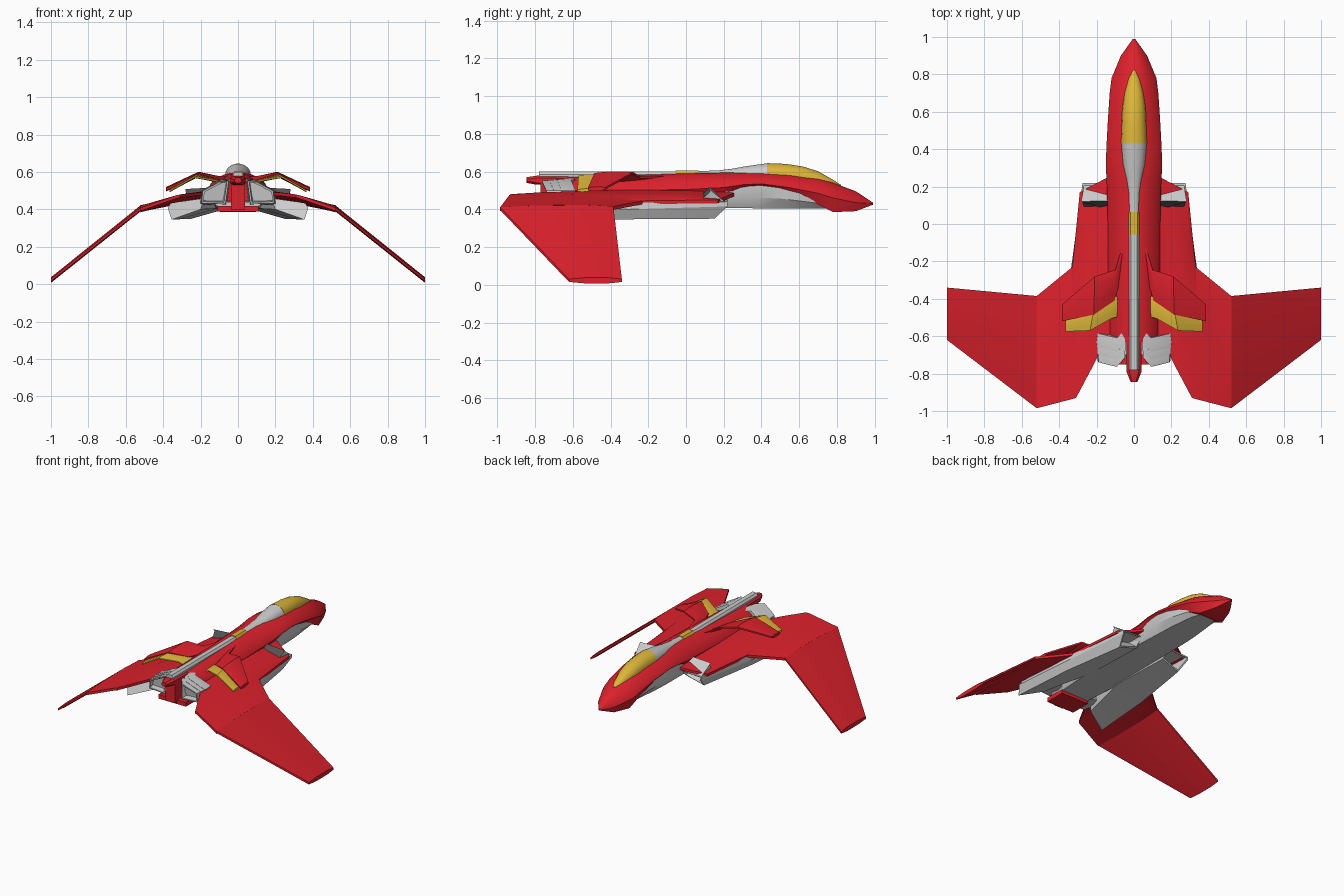
import bpy, bmesh, math
from mathutils import Vector


def paint(name, rgb):
    m = bpy.data.materials.new(name)
    m.diffuse_color = (*rgb, 1)
    return m


RED = paint("red", (0.72, 0.015, 0.025))
GOLD = paint("gold", (0.72, 0.47, 0.04))
DARK = paint("dark", (0.09, 0.09, 0.09))


def loft(name, rings, mat=None, mirror=False, hollow=None):
    """Skin equal-length closed rings and cap both ends."""
    bm = bmesh.new()
    loops = [[bm.verts.new(p) for p in r] for r in rings]
    n = len(loops[0])
    for a, b in zip(loops, loops[1:]):
        for i in range(n):
            j = (i + 1) % n
            bm.faces.new((a[i], a[j], b[j], b[i]))
    caps = [bm.faces.new(loops[0]), bm.faces.new(loops[-1])]
    bmesh.ops.recalc_face_normals(bm, faces=bm.faces[:])
    if hollow:                       # (which end, lip width, depth)
        end, lip, depth = hollow
        bmesh.ops.inset_individual(bm, faces=[caps[end]], thickness=lip)
        bmesh.ops.inset_individual(bm, faces=[caps[end]], thickness=0.002, depth=-depth)
        caps[end].material_index = 1
    me = bpy.data.meshes.new(name)
    bm.to_mesh(me)
    bm.free()
    ob = bpy.data.objects.new(name, me)
    bpy.context.collection.objects.link(ob)
    if mat or hollow:
        me.materials.append(mat)
    if hollow:
        me.materials.append(DARK)
    if mirror:
        ob.modifiers.new("mirror", 'MIRROR')
    bpy.ops.object.select_all(action='DESELECT')
    ob.select_set(True)
    bpy.context.view_layer.objects.active = ob
    bpy.ops.object.shade_smooth_by_angle(angle=math.radians(28))
    return ob


def sym(y, half):
    """Full ring from a half profile of (x, z), running top to bottom."""
    return [(x, y, z) for x, z in half] + [(-x, y, z) for x, z in reversed(half)]


def box(name, hw, y0, y1, z0, z1, mat=None):
    return loft(name, [sym(y, [(hw, z1), (hw, z0)]) for y in (y0, y1)], mat)


def blade(name, stations, th, mat, mirror=True):
    """Wing-like panel: stations are (leading point, trailing point) on the top side."""
    rings = []
    for le, te in stations:
        a, b = Vector(le), Vector(te)
        up, dn = Vector((0, 0, th * 0.25)), Vector((0, 0, -th))
        f, r = a.lerp(b, 0.25) + up, a.lerp(b, 0.7) + up
        lip = dn * 0.5
        rings.append([a, f, r, b, b + lip, r + dn, f + dn, a + lip])
    return loft(name, rings, mat, mirror)


# Red fuselage shell: y, half width, top, widest height, bottom
hull = [(0.99, 0.006, 0.436, 0.43, 0.424), (0.90, 0.07, 0.495, 0.435, 0.39),
        (0.78, 0.12, 0.54, 0.46, 0.385), (0.70, 0.13, 0.567, 0.485, 0.425),
        (0.55, 0.14, 0.59, 0.515, 0.485), (0.40, 0.148, 0.597, 0.535, 0.515),
        (0.30, 0.15, 0.597, 0.53, 0.512), (0.20, 0.145, 0.594, 0.515, 0.47),
        (0.0, 0.14, 0.59, 0.505, 0.435), (-0.30, 0.14, 0.58, 0.5, 0.42),
        (-0.63, 0.13, 0.57, 0.49, 0.415)]
loft("fuselage", [sym(y, [(w * 0.25, t), (w * 0.52, t - (t - m) * 0.18),
                          (w * 0.88, m + (t - m) * 0.38), (w, m), (w * 0.8, b)])
                  for y, w, t, m, b in hull], RED)

# Grey belly under the shell: y, half width at top, half width at bottom, top, bottom
belly = [(0.79, 0.06, 0.04, 0.43, 0.405), (0.68, 0.11, 0.08, 0.47, 0.405),
         (0.50, 0.13, 0.10, 0.52, 0.405), (0.38, 0.135, 0.105, 0.53, 0.405),
         (0.20, 0.13, 0.11, 0.50, 0.408), (-0.40, 0.13, 0.12, 0.46, 0.408),
         (-0.70, 0.12, 0.10, 0.44, 0.41)]
loft("belly", [sym(y, [(a, t), (a, b + (t - b) * 0.45), (c, b)]) for y, a, c, t, b in belly])


# Rounded canopy and spine: y, half width, top, base
def dome(name, stations, mat=None):
    arcs = [math.radians(d) for d in (8, 28, 48, 68, 90)]
    return loft(name, [sym(y, [(w * math.sin(t), b + (h - b) * math.cos(t)) for t in arcs]
                           + [(w, b - 0.03)]) for y, w, h, b in stations], mat)


dome("canopy", [(0.82, 0.008, 0.53, 0.522), (0.78, 0.03, 0.556, 0.53), (0.70, 0.052, 0.602, 0.548),
                (0.62, 0.062, 0.627, 0.57), (0.53, 0.066, 0.641, 0.578),
                (0.43, 0.07, 0.645, 0.582)], GOLD)
dome("spine_fairing", [(0.43, 0.069, 0.644, 0.582), (0.32, 0.06, 0.629, 0.582),
                       (0.25, 0.045, 0.616, 0.58), (0.17, 0.033, 0.606, 0.58),
                       (0.05, 0.028, 0.602, 0.578)])
rail = [(0.028, 0.585), (0.028, 0.545)]
loft("spine_rail", [sym(y, [(0.016, 0.6)] + rail) for y in (0.06, -0.78)])
loft("spine_band", [sym(y, [(0.018, 0.605), (0.031, 0.587), (0.031, 0.56)])
                    for y in (0.065, -0.055)], GOLD)

# Inner wing and drooped outer wing
blade("inner_wing", [((0.08, 0.28, 0.50), (0.08, -0.63, 0.50)),
                     ((0.14, 0.25, 0.485), (0.19, -0.70, 0.492)),
                     ((0.215, 0.21, 0.467), (0.225, -0.77, 0.49)),
                     ((0.29, 0.17, 0.45), (0.31, -0.93, 0.48)),
                     ((0.33, -0.23, 0.445), (0.335, -0.937, 0.474)),
                     ((0.52, -0.385, 0.415), (0.52, -0.985, 0.41))], 0.036, RED)
blade("outer_wing", [((0.52, -0.385, 0.416), (0.52, -0.985, 0.411)),
                     ((1.0, -0.34, 0.03), (1.0, -0.62, 0.03))], 0.03, RED)

# Drooped intake pods, open at the front
loft("intake_pod", [
    [(0.11, 0.22, 0.45), (0.275, 0.22, 0.44), (0.275, 0.22, 0.415), (0.25, 0.15, 0.35), (0.11, 0.16, 0.39)],
    [(0.11, -0.30, 0.45), (0.34, -0.30, 0.435), (0.345, -0.30, 0.40), (0.32, -0.30, 0.347), (0.11, -0.30, 0.405)],
    [(0.18, -0.66, 0.46), (0.36, -0.70, 0.435), (0.375, -0.72, 0.405), (0.355, -0.75, 0.345), (0.20, -0.68, 0.40)]],
    None, True, (0, 0.012, 0.12))

# Upper fins with gold trailing flaps
blade("upper_fin", [((0.06, -0.11, 0.575), (0.06, -0.26, 0.55)),
                    ((0.10, -0.245, 0.577), (0.105, -0.41, 0.56)),
                    ((0.21, -0.28, 0.597), (0.215, -0.485, 0.592)),
                    ((0.385, -0.43, 0.515), (0.385, -0.52, 0.512))], 0.022, RED)
blade("upper_flap", [((0.08, -0.38, 0.545), (0.085, -0.495, 0.54)),
                     ((0.12, -0.40, 0.56), (0.12, -0.505, 0.558)),
                     ((0.215, -0.46, 0.583), (0.235, -0.57, 0.578)),
                     ((0.365, -0.50, 0.507), (0.365, -0.575, 0.503))], 0.016, GOLD)

# Louvred exhausts: three stepped shells, the last one open
outline = [(0.04, 0.565), (0.09, 0.56), (0.2, 0.5), (0.205, 0.425), (0.06, 0.42)]


def shell(y, s):
    cx, cz = 0.115, 0.49
    return [(cx + (x - cx) * s, y + 0.035 * (abs(x - 0.13) / 0.07) ** 2, cz + (z - cz) * s)
            for x, z in outline]


for i, (y0, y1) in enumerate([(-0.62, -0.695), (-0.67, -0.735), (-0.71, -0.775)]):
    s = 1.0 - 0.05 * i
    loft(f"exhaust_shell_{i + 1}", [shell(y0, s * 0.93), shell(y1 + 0.03, s), shell(y1, s * 0.97)],
         None, True, (1, 0.012, 0.05) if i == 2 else None)

# Red tail: stinger, post and lower bar
loft("tail_stinger", [sym(y, [(w * 0.6, t), (w, t - 0.012), (w, b + 0.01), (w * 0.6, b)])
                      for y, w, t, b in [(-0.60, 0.04, 0.575, 0.53), (-0.79, 0.04, 0.578, 0.53),
                                         (-0.845, 0.018, 0.57, 0.54)]], RED)
box("tail_post", 0.038, -0.60, -0.77, 0.40, 0.55, RED)
box("tail_lower_bar", 0.11, -0.60, -0.75, 0.388, 0.418, RED)
